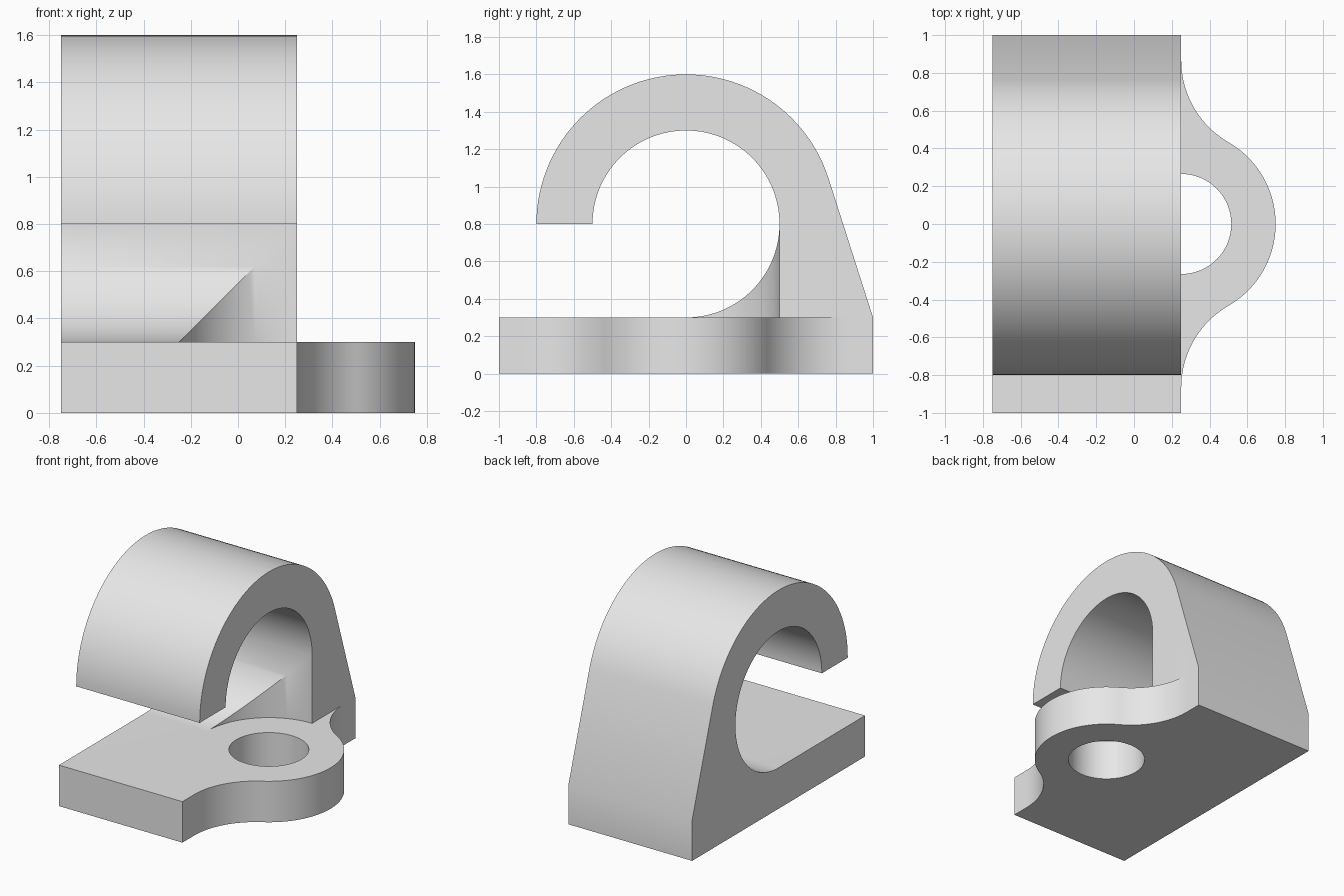
import bpy, bmesh
from math import sin, cos, radians, degrees, acos, atan2, hypot
from mathutils import Vector

cube = bpy.data.objects.get("Cube")
if cube:
    bpy.data.objects.remove(cube, do_unlink=True)

grey = bpy.data.materials.new("light_grey")
grey.use_nodes = True
grey.diffuse_color = (0.8, 0.8, 0.8, 1)
grey.node_tree.nodes["Principled BSDF"].inputs["Base Color"].default_value = (0.8, 0.8, 0.8, 1)

LEFT, RIGHT = -0.75, 0.25     # ends of the hook
BASE = 0.3                    # base thickness
BORE, OUTER = 0.5, 0.8        # hook radii
AXIS = 0.8                    # height of the bore axis
LUG = 0.5                     # lug radius, also its fillets and the tool clearance


def arc(cx, cy, r, start, end, step=3):
    """Points along an arc, angles in degrees."""
    n = max(2, round(abs(end - start) / step))
    angles = [radians(start + (end - start) * i / n) for i in range(n + 1)]
    return [(cx + r * cos(a), cy + r * sin(a)) for a in angles]


def prism(name, outline, to_3d, extrude):
    """Extrude a flat outline into a closed solid."""
    bm = bmesh.new()
    face = bm.faces.new([bm.verts.new(to_3d(u, v)) for u, v in outline])
    moved = bmesh.ops.extrude_face_region(bm, geom=[face], use_keep_orig=True)["geom"]
    bmesh.ops.translate(bm, vec=Vector(extrude),
                        verts=[g for g in moved if isinstance(g, bmesh.types.BMVert)])
    bmesh.ops.recalc_face_normals(bm, faces=bm.faces)
    mesh = bpy.data.meshes.new(name)
    bm.to_mesh(mesh)
    bm.free()
    mesh.materials.append(grey)
    obj = bpy.data.objects.new(name, mesh)
    bpy.context.collection.objects.link(obj)
    return obj


def upright_cylinder(name, r, z0, z1):
    return prism(name, arc(RIGHT, 0, r, 0, 360)[:-1],
                 lambda x, y: (x, y, z0), (0, 0, z1 - z0))


def combine(target, tool, operation):
    """Apply a boolean and discard the tool."""
    mod = target.modifiers.new("boolean", "BOOLEAN")
    mod.operation = operation
    mod.solver = "EXACT"
    mod.object = tool
    bpy.context.view_layer.objects.active = target
    bpy.ops.object.modifier_apply(modifier=mod.name)
    bpy.data.objects.remove(tool, do_unlink=True)


# Base plate with a rounded screw lug blended in by two tangent fillets
fx, fy = RIGHT + LUG, 2 * LUG * sin(radians(60))
base_outline = ([(LEFT, 1), (LEFT, -1), (RIGHT, -1)]
                + arc(fx, -fy, LUG, 180, 120)
                + arc(RIGHT, 0, LUG, -60, 60)[1:]
                + arc(fx, fy, LUG, 240, 180)[1:]
                + [(RIGHT, 1)])
clip = prism("cable_clip", base_outline, lambda x, y: (x, y, 0), (0, 0, BASE))
combine(clip, upright_cylinder("screw_hole", 0.265, -0.1, BASE + 0.1), "DIFFERENCE")

# Hook: outer arc runs tangent into a sloping back, bore fairs into the base
drop = AXIS - BASE
tangent = degrees(acos(OUTER / hypot(1, drop)) - atan2(drop, 1))
hook_outline = ([(1, BASE)]
                + arc(0, AXIS, OUTER, tangent, 180)
                + arc(0, AXIS, BORE, 180, -90)[:-1]
                + [(0, BASE)])
hook = prism("hook", hook_outline, lambda y, z: (LEFT, y, z), (RIGHT - LEFT, 0, 0))

# Round clearance above the screw, cut into the bore's fillet
combine(hook, upright_cylinder("screw_clearance", LUG, 0.1, AXIS - 0.01), "DIFFERENCE")
combine(clip, hook, "UNION")

# Smooth curved walls, crisp edges
bpy.ops.object.select_all(action="DESELECT")
clip.select_set(True)
bpy.context.view_layer.objects.active = clip
bpy.ops.object.shade_smooth_by_angle(angle=radians(30))
